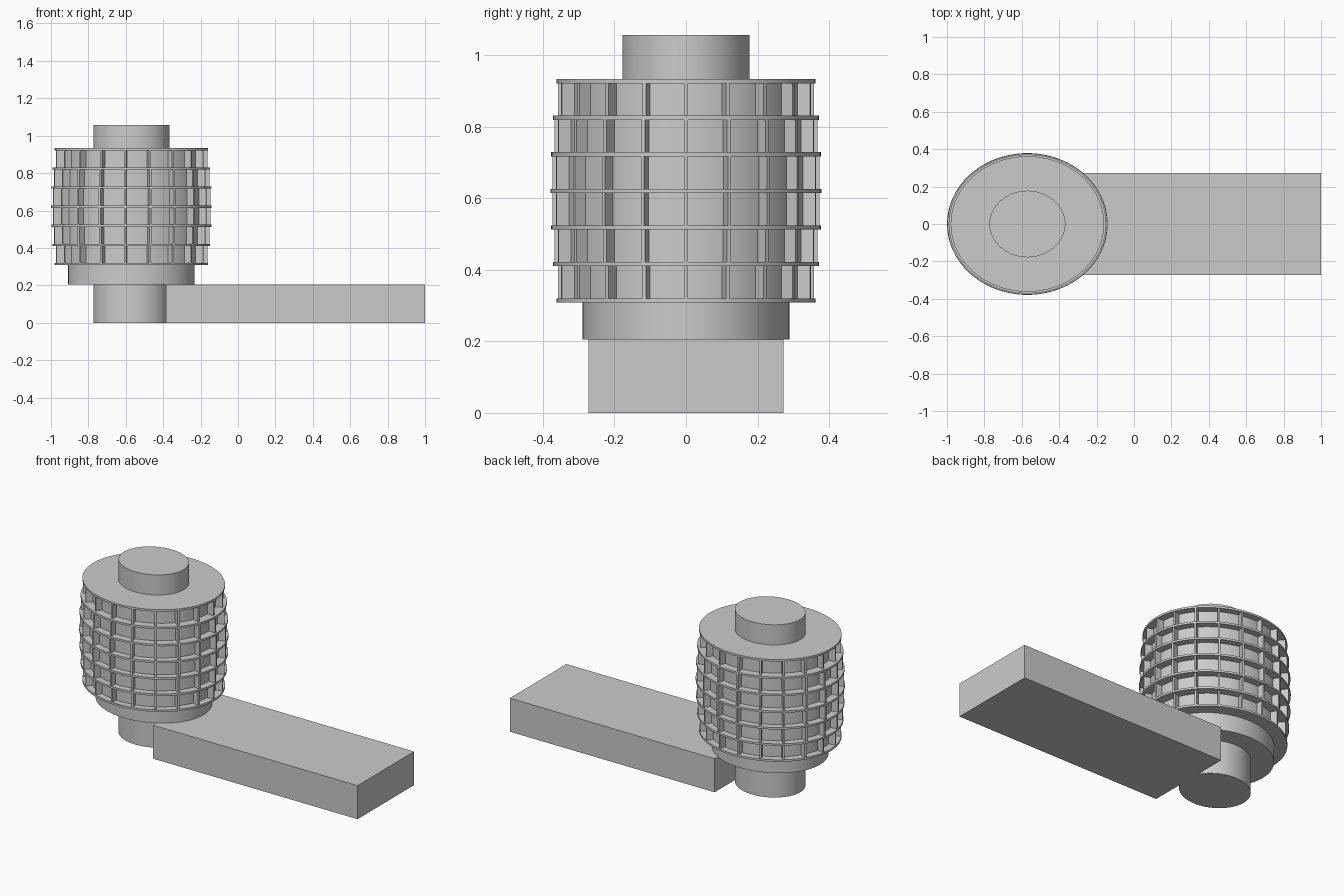
import bpy
import bmesh
import math
from mathutils import Matrix, Vector

cube = bpy.data.objects.get("Cube")
if cube:
    bpy.data.objects.remove(cube, do_unlink=True)

GREY = (0.6, 0.6, 0.6)
CENTRE_X = -0.57
STRETCH = 1.133      # oval plan of the ribbed body
FINS = 19
TIERS = 6
LOW, HIGH = 0.314, 0.927
RING = 0.012
DEPTH = 0.036

mat = bpy.data.materials.new("plain grey")
mat.use_nodes = True
mat.diffuse_color = (*GREY, 1)
mat.node_tree.nodes["Principled BSDF"].inputs["Base Color"].default_value = (*GREY, 1)


def finish(name, bm, smooth=True):
    mesh = bpy.data.meshes.new(name)
    bm.to_mesh(mesh)
    bm.free()
    mesh.materials.append(mat)
    obj = bpy.data.objects.new(name, mesh)
    bpy.context.collection.objects.link(obj)
    if smooth:
        bpy.ops.object.select_all(action='DESELECT')
        obj.select_set(True)
        bpy.context.view_layer.objects.active = obj
        bpy.ops.object.shade_smooth_by_angle(angle=math.radians(30))
    return obj


def add_oval(bm, rx, ry, z0, z1):
    place = Matrix.Translation((CENTRE_X, 0, (z0 + z1) / 2)) @ Matrix.Diagonal((rx, ry, z1 - z0, 1))
    bmesh.ops.create_cone(bm, cap_ends=True, segments=96, radius1=1, radius2=1, depth=1, matrix=place)


def add_box(bm, low, high, transform=Matrix()):
    low, high = Vector(low), Vector(high)
    place = Matrix.Translation((low + high) / 2) @ Matrix.Diagonal((*(high - low), 1))
    bmesh.ops.create_cube(bm, size=1, matrix=transform @ place)


def oval(name, rx, ry, z0, z1):
    bm = bmesh.new()
    add_oval(bm, rx, ry, z0, z1)
    finish(name, bm)


# Low slab beside the tower
bm = bmesh.new()
add_box(bm, (-0.385, -0.273, 0), (1, 0.273, 0.205))
finish("slab", bm, smooth=False)

# Solid oval stages of the tower
oval("foot_column", 0.203, 0.178, 0, 0.21)
oval("collar", 0.338, 0.289, 0.205, 0.312)
oval("top_column", 0.203, 0.178, 0.92, 1.056)

# Ring radii bulge slightly towards the middle
step = (HIGH - LOW) / TIERS
radii = [0.379 - 0.017 * (2 * i / TIERS - 1) ** 2 for i in range(TIERS + 1)]

walls, rings, fins = bmesh.new(), bmesh.new(), bmesh.new()
for i, r in enumerate(radii):
    z = LOW + i * step
    add_oval(rings, r * STRETCH, r, z - RING / 2, z + RING / 2)

# Recessed walls and upright fins of each tier
for i in range(TIERS):
    z0, z1 = LOW + i * step, LOW + (i + 1) * step
    outer = min(radii[i], radii[i + 1]) - 0.003
    inner = outer - DEPTH
    add_oval(walls, inner * STRETCH, inner, z0, z1)
    for k in range(FINS):
        turn = (Matrix.Translation((CENTRE_X, 0, 0)) @ Matrix.Diagonal((STRETCH, 1, 1, 1))
                @ Matrix.Rotation(math.tau * k / FINS, 4, 'Z'))
        add_box(fins, (inner - 0.01, -0.005, z0), (outer, 0.005, z1), turn)

finish("recessed_walls", walls)
finish("floor_rings", rings)
finish("upright_fins", fins, smooth=False)
